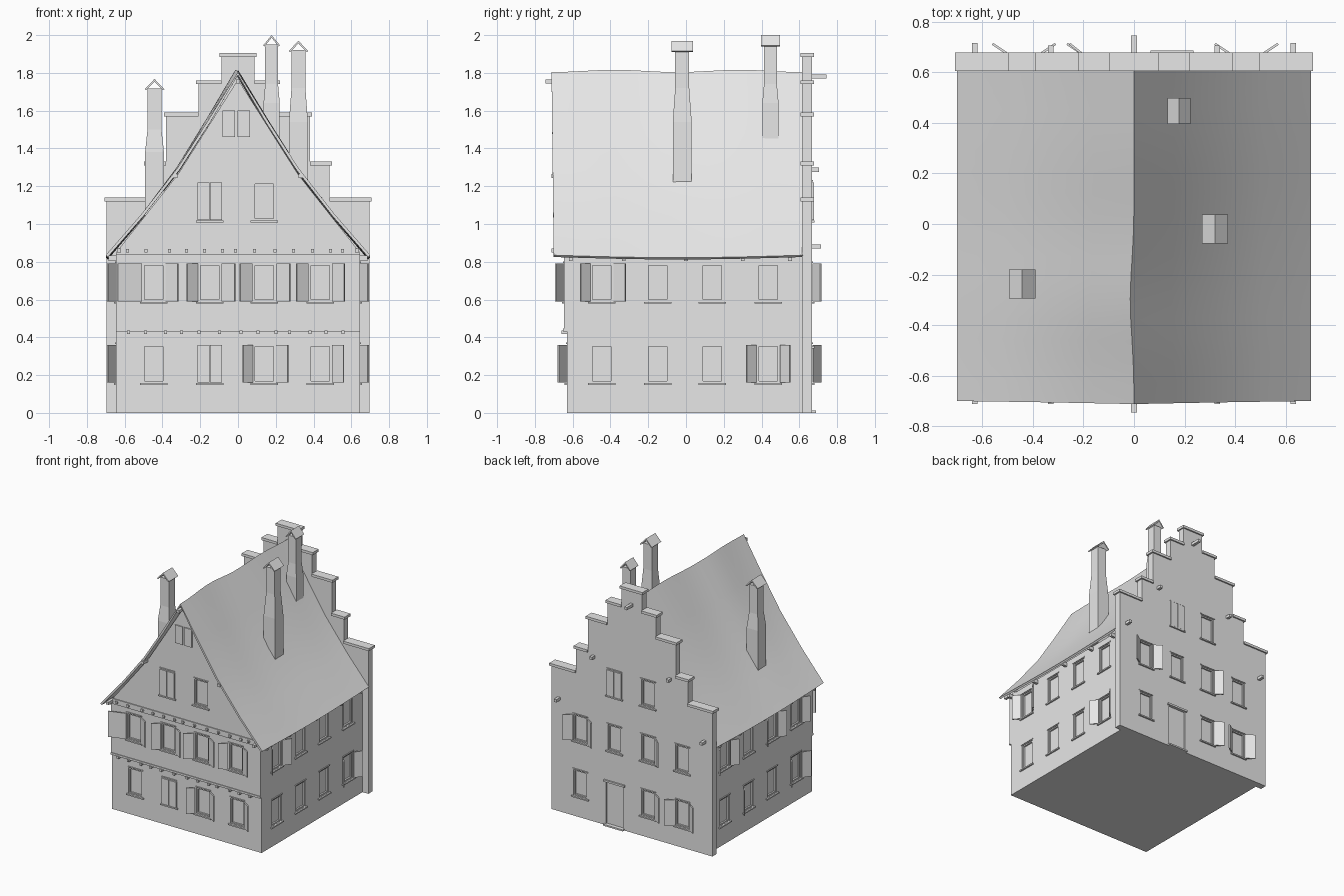
import bpy, bmesh, math, random
from mathutils import Matrix, Vector

random.seed(4)
cube = bpy.data.objects.get("Cube")
if cube:
    bpy.data.objects.remove(cube, do_unlink=True)

grey = bpy.data.materials.new("plain_grey")
grey.use_nodes = True
grey.diffuse_color = (0.8, 0.8, 0.8, 1)
grey.node_tree.nodes["Principled BSDF"].inputs["Base Color"].default_value = (0.8, 0.8, 0.8, 1)


def finish(name, bm, normals=True):
    if normals:
        bmesh.ops.recalc_face_normals(bm, faces=bm.faces)
    mesh = bpy.data.meshes.new(name)
    bm.to_mesh(mesh)
    bm.free()
    mesh.materials.append(grey)
    ob = bpy.data.objects.new(name, mesh)
    bpy.context.collection.objects.link(ob)
    return ob


def add_box(bm, lo, hi, matrix=Matrix()):
    lo, hi = Vector(lo), Vector(hi)
    size = Matrix.Diagonal((*(hi - lo), 1))
    bmesh.ops.create_cube(bm, size=1, matrix=matrix @ Matrix.Translation((lo + hi) / 2) @ size)


def box(name, lo, hi):
    bm = bmesh.new()
    add_box(bm, lo, hi)
    return finish(name, bm)


def add_prism(bm, points, y0, y1):
    """Extrude an x-z outline along y."""
    face = bm.faces.new([bm.verts.new((x, y0, z)) for x, z in points])
    new = bmesh.ops.extrude_face_region(bm, geom=[face])["geom"]
    bmesh.ops.translate(bm, vec=(0, y1 - y0, 0), verts=[v for v in new if isinstance(v, bmesh.types.BMVert)])


def prism(name, points, y0, y1):
    bm = bmesh.new()
    add_prism(bm, points, y0, y1)
    return finish(name, bm)


def apply(ob, modifier):
    bpy.context.view_layer.objects.active = ob
    bpy.ops.object.modifier_apply(modifier=modifier.name)


# House walls
ground = box("ground_floor", (-0.645, -0.63, 0), (0.645, 0.63, 0.45))
upper = box("upper_floor", (-0.645, -0.645, 0.44), (0.645, 0.63, 0.845))
front_gable = prism("front_gable", [(-0.645, 0.835), (0.645, 0.835), (0.645, 0.85),
                    (0.32, 1.26), (0, 1.765), (-0.32, 1.26), (-0.645, 0.85)], -0.655, -0.58)

# Stepped rear gable with coping stones
steps = [(0.695, 1.14), (0.485, 1.33), (0.38, 1.59), (0.21, 1.76), (0.088, 1.905)]
right = [(0.695, 0)]
for i, (x, z) in enumerate(steps):
    right.append((x, z - 0.018))
    if i + 1 < len(steps):
        right.append((steps[i + 1][0], z - 0.018))
rear_gable = prism("stepped_gable", right + [(-x, z) for x, z in reversed(right)], 0.615, 0.667)
bm = bmesh.new()
for i, (x, z) in enumerate(steps):
    if i + 1 == len(steps):
        add_box(bm, (-x - 0.01, 0.605, z - 0.02), (x + 0.01, 0.678, z))
    else:
        for s in (-1, 1):
            a, b = sorted((s * steps[i + 1][0], s * (x + 0.012)))
            add_box(bm, (a, 0.605, z - 0.02), (b, 0.678, z))
finish("coping_stones", bm)

# Sagging roof, flared toward the eaves
profile = [(0, 1.81), (0.16, 1.55), (0.32, 1.30), (0.51, 1.055), (0.70, 0.835)]
across = [(-x, z) for x, z in reversed(profile[1:])] + profile
bm = bmesh.new()
rows = []
for j in range(17):
    t = j / 16
    row = []
    for x, z in across:
        high = (z - 0.835) / 0.975
        y = -0.70 - 0.012 * high + t * (1.318 + 0.012 * high)
        dx = -0.015 * math.exp(-((y + 0.3) / 0.2) ** 2) * high
        dz = -0.013 * math.sin(math.pi * t) * (1 - high) - 0.006 * math.cos(t * 4 * math.pi) * high
        row.append(bm.verts.new((x + dx, y, z + dz)))
    rows.append(row)
for r0, r1 in zip(rows, rows[1:]):
    for i in range(len(r0) - 1):
        bm.faces.new((r0[i], r0[i + 1], r1[i + 1], r1[i]))
roof = finish("roof", bm, normals=False)
mod = roof.modifiers.new("thickness", 'SOLIDIFY')
mod.thickness, mod.offset = 0.015, -1
apply(roof, mod)
bpy.ops.object.select_all(action='DESELECT')
roof.select_set(True)
bpy.ops.object.shade_smooth_by_angle(angle=math.radians(25))


# Chimneys: wide base, tapered shoulder, narrow stack, tent cap
def chimney(name, x, y, base, shoulder, neck, top, wide=0.05, thin=0.037):
    bm = bmesh.new()
    rings = []
    for z, h in ((base, wide), (shoulder, wide), (neck, thin), (top - 0.05, thin)):
        rings.append([bm.verts.new((x + a * h, y + b * h, z)) for a, b in ((-1, -1), (1, -1), (1, 1), (-1, 1))])
    for lo, hi in zip(rings, rings[1:]):
        for i in range(4):
            k = (i + 1) % 4
            bm.faces.new((lo[i], lo[k], hi[k], hi[i]))
    bm.faces.new(rings[0])
    bm.faces.new(rings[-1])
    w = wide + 0.002
    add_prism(bm, [(x - w, top - 0.055), (x, top), (x + w, top - 0.055), (x + w - 0.008, top - 0.06),
                   (x, top - 0.014), (x - w + 0.008, top - 0.06)], y - w - 0.006, y + w + 0.006)
    finish(name, bm)


chimney("left_chimney", 0.32, -0.02, 1.1, 1.54, 1.72, 1.97)
chimney("rear_chimney", 0.178, 0.447, 1.35, 1.64, 1.74, 2.0, 0.043, 0.034)
chimney("right_chimney", -0.442, -0.237, 0.95, 1.38, 1.50, 1.768)

# Wall frames: local x along the wall, local y into the wall
walls = {side: Matrix.Rotation(math.radians(a), 4, 'Z') @ Matrix.Translation((0, -d, 0))
         for side, a, d in (("front", 0, 0), ("right", 90, 0.645), ("back", 180, 0.667), ("left", -90, 0.645))}
low, mid, attic = 0.16, 0.59, 1.02
offsets = {low: -0.63, mid: -0.645, attic: -0.655}

# Each window: position along the wall, spread of its left and right shutters (None = shut)
columns = (-0.445, -0.15, 0.14, 0.435)
layout = {
    ("front", low): [(0, 0), None, (0.05, 0.06), (0, 0.06)],
    ("front", mid): [(0.127, 0.063), (0.055, 0.07), (0.065, 0.07), (0.06, 0.065)],
    ("right", low): [(0, 0), (0, 0), (0, 0), (0.05, 0.05)],
    ("right", mid): [(0.05, 0.06), (0, 0), (0, 0), (0, 0)],
    ("back", low): [(0, 0), "door", (0, 0.06), (0.06, 0.06)],
    ("back", mid): [(0.06, 0.06), (0, 0), (0, 0.05), (0, 0)],
    ("left", low): [(0, 0), (0.05, 0), (0, 0), (0.05, 0.06)],
    ("left", mid): [(0.06, 0.05), (0, 0), (0.05, 0.05), (0, 0.05)],
    ("front", attic): [False, None, (0, 0), False],
    ("back", attic): [False, None, (0, 0), False],
}
cutter, trim, shutters = bmesh.new(), bmesh.new(), bmesh.new()
for (side, z), row in layout.items():
    m = walls[side]
    if side == "front":
        m = Matrix.Translation((0, offsets[z], 0))
    for u, state in zip(columns, row):
        if state is False:
            continue
        if state == "door":
            add_box(cutter, (u - 0.075, -0.02, 0.01), (u + 0.075, 0.012, 0.34), m)
            add_box(trim, (u - 0.09, -0.012, 0.34), (u + 0.09, 0.01, 0.355), m)
            add_box(trim, (u - 0.085, -0.02, 0), (u + 0.085, 0.01, 0.012), m)
            continue
        h = 0.058
        top = z + 0.2
        add_box(trim, (u - 0.073, -0.012, z - 0.012), (u + 0.073, 0.01, z - 0.002), m)
        add_box(trim, (u - 0.066, -0.006, top + 0.004), (u + 0.066, 0.01, top + 0.012), m)
        if state is None:
            for s in (-1, 1):
                c = u + s * 0.033
                add_box(shutters, (c - 0.031, -0.01, z), (c + 0.031, 0.005, top), m)
            continue
        add_box(cutter, (u - h, -0.03, z), (u + h, 0.018, top), m)
        # Sash frame set inside the opening
        for s in (-1, 1):
            a, b = sorted((s * h, s * (h - 0.009)))
            add_box(trim, (u + a, 0.006, z), (u + b, 0.022, top), m)
        for a in (z, top - 0.009):
            add_box(trim, (u - h, 0.006, a), (u + h, 0.022, a + 0.009), m)
        # Open shutters hinged at the jambs
        for s, spread in zip((-1, 1), state):
            if spread:
                turn = Matrix.Rotation(-s * math.atan2(0.04, spread), 4, 'Z')
                hinge = m @ Matrix.Translation((u + s * 0.065, -0.005, 0)) @ turn
                a, b = sorted((0, s * math.hypot(spread, 0.04)))
                add_box(shutters, (a, -0.005, z), (b, 0.004, top), hinge)

# Pair of small loft hatches
for a, b in ((-0.082, -0.016), (-0.002, 0.064)):
    add_box(shutters, (a, -0.663, 1.46), (b, -0.65, 1.60))
finish("window_trim", trim)
finish("shutters", shutters)
cut = finish("opening_cutter", cutter)
cut.hide_render = True
for wall in (ground, upper, front_gable, rear_gable):
    mod = wall.modifiers.new("openings", 'BOOLEAN')
    mod.object, mod.operation, mod.solver = cut, 'DIFFERENCE', 'EXACT'
    apply(wall, mod)
bpy.data.objects.remove(cut, do_unlink=True)

# Front floor beams with joist ends
bm = bmesh.new()
for z, y, half in ((0.44, -0.65, 0.645), (0.872, -0.662, 0.62)):
    add_box(bm, (-half, y, z - 0.008), (half, y + 0.03, z + 0.008))
    for i in range(13):
        x = -0.57 + i * 0.095 + random.uniform(-0.02, 0.02)
        add_box(bm, (x - 0.008, y - 0.008, z - 0.022), (x + 0.008, y + 0.03, z - 0.004))
finish("floor_beams", bm)

# Purlin ends under the front verge and through the rear gable
bm = bmesh.new()
for x, z_front, z_back, y_front, y_back in ((0, 1.755, 1.78, -0.745, 0.745), (0.33, 1.255, 1.287, -0.712, 0.705),
                                          (0.63, 0.86, 0.88, -0.712, 0.715)):
    for s in ((-1, 1) if x else (1,)):
        add_box(bm, (s * x - 0.011, y_front, z_front - 0.011), (s * x + 0.011, -0.6, z_front + 0.011))
        add_box(bm, (s * x - 0.011, 0.64, z_back - 0.011), (s * x + 0.011, y_back, z_back + 0.011))
finish("purlin_ends", bm)

# Eave brackets
bm = bmesh.new()
for s in (-1, 1):
    for y in (-0.61, -0.33, 0, 0.30, 0.55):
        a, b = sorted((s * 0.63, s * 0.685))
        add_box(bm, (a, y - 0.01, 0.805), (b, y + 0.01, 0.832))
finish("eave_brackets", bm)
